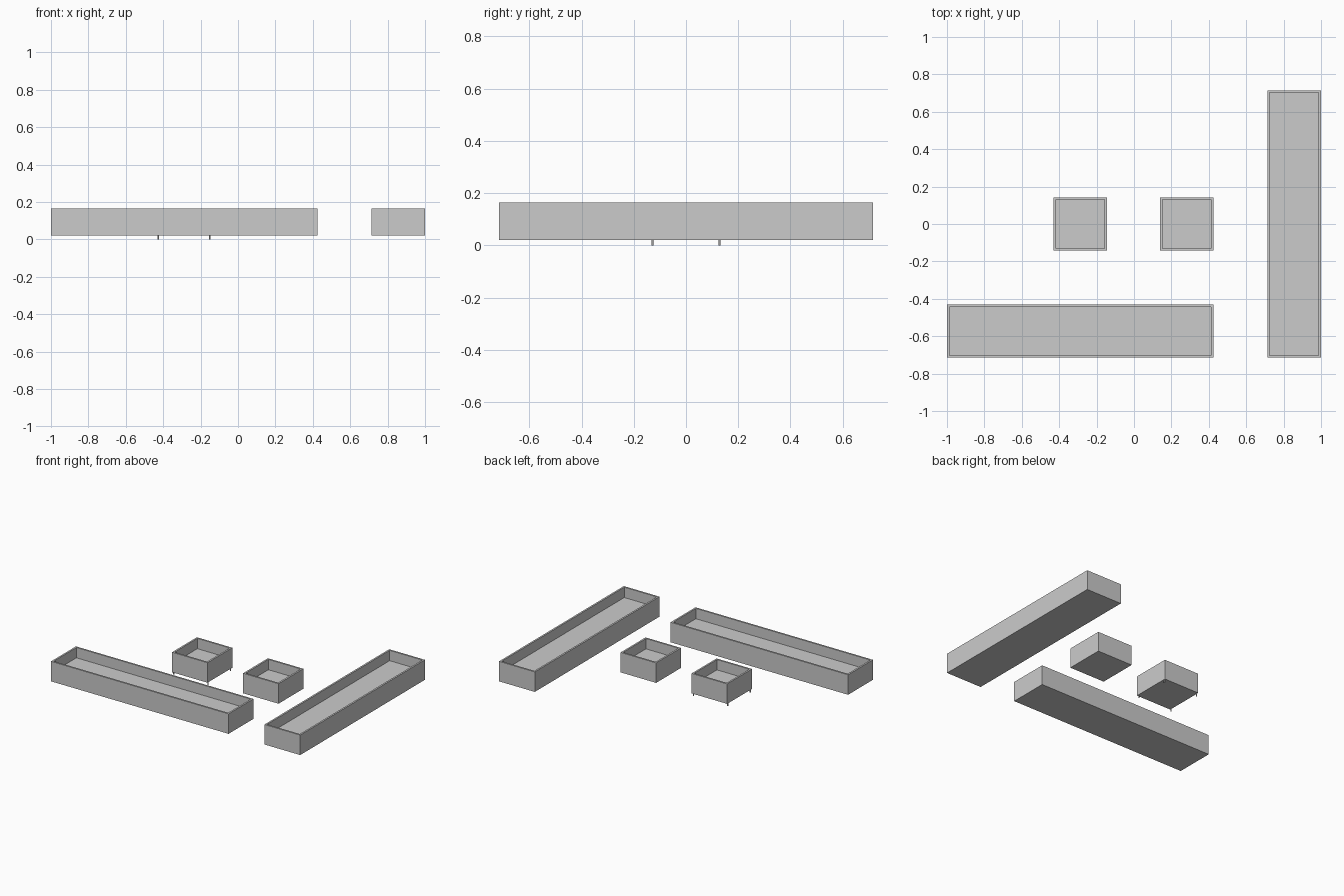
import bpy, bmesh

if "Cube" in bpy.data.objects:
    bpy.data.objects.remove(bpy.data.objects["Cube"])

Z0, Z1 = 0.02, 0.165      # underside and rim height
TX, TY = 0.018, 0.018     # wall thickness
FLOOR = 0.09              # height of the inside floor


def planter(name, x0, x1, y0, y1):
    # open box: inset the top face, then push it down to the inside floor
    bm = bmesh.new()
    bmesh.ops.create_cube(bm, size=1)
    for v in bm.verts:
        v.co.x = x1 if v.co.x > 0 else x0
        v.co.y = y1 if v.co.y > 0 else y0
        v.co.z = Z1 if v.co.z > 0 else Z0
    bm.normal_update()
    top = max(bm.faces, key=lambda f: f.normal.z)
    bmesh.ops.inset_individual(bm, faces=[top], thickness=TX)
    rim = list(top.verts)
    low = bmesh.ops.extrude_discrete_faces(bm, faces=[top])["faces"][0]
    for v in low.verts:
        v.co.z = FLOOR
    bmesh.ops.recalc_face_normals(bm, faces=bm.faces)
    me = bpy.data.meshes.new(name)
    bm.to_mesh(me)
    bm.free()
    bpy.context.collection.objects.link(bpy.data.objects.new(name, me))


planter("square_planter_left", -0.43, -0.145, -0.1425, 0.1425)
planter("square_planter_right", 0.14, 0.425, -0.1425, 0.1425)
planter("long_planter_front", -1.0, 0.425, -0.715, -0.43)
planter("long_planter_right", 0.713, 1.0, -0.715, 0.715)

# short feet under the left square planter
for i, x in enumerate((-0.426, -0.150)):
    for j, y in enumerate((-0.129, 0.129)):
        bpy.ops.mesh.primitive_cylinder_add(vertices=12, radius=0.004, depth=0.02,
                                            location=(x, y, 0.01))
        bpy.context.object.name = f"foot_{i}_{j}"
